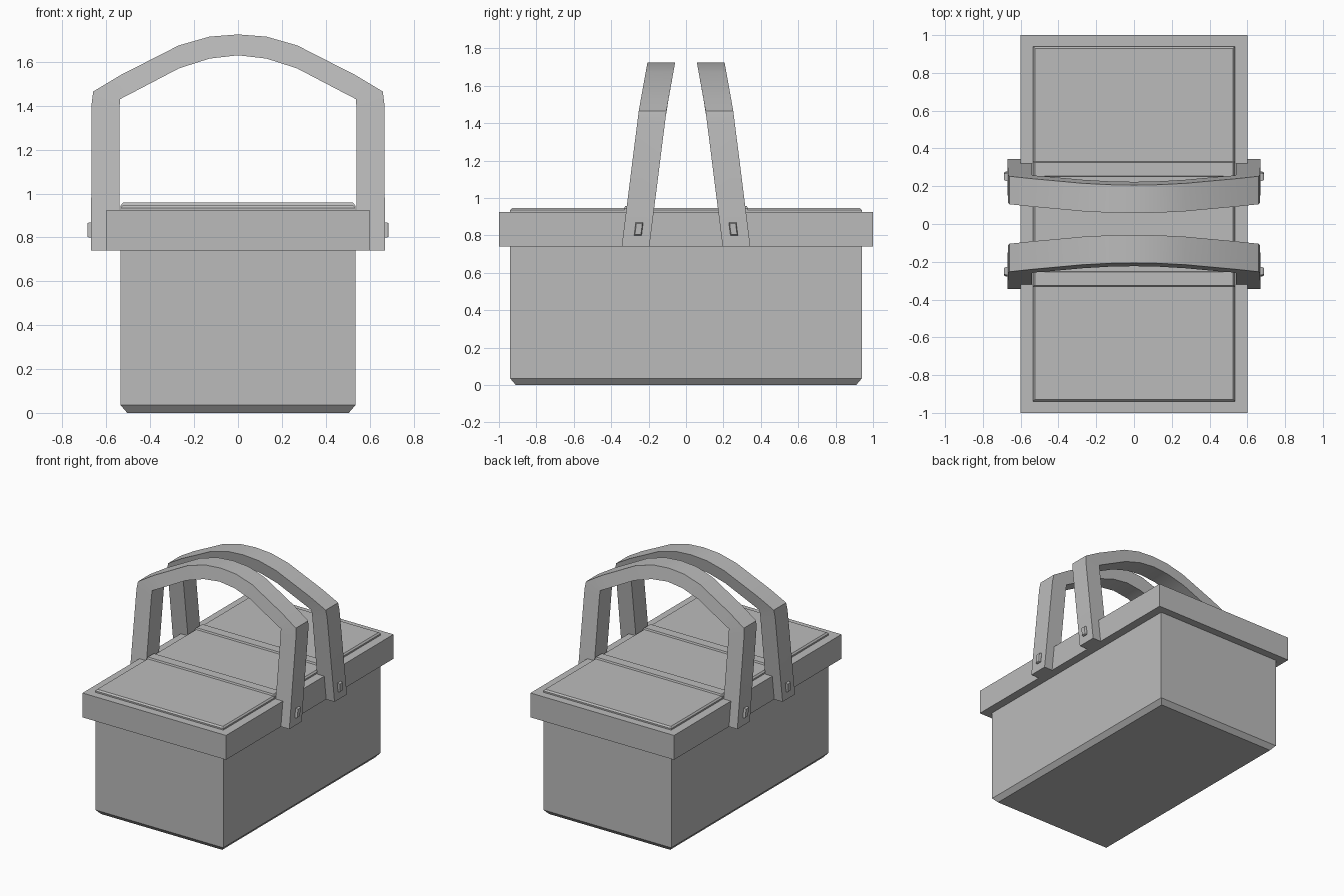
import bpy, bmesh, math

cube = bpy.data.objects.get("Cube")
if cube:
    bpy.data.objects.remove(cube, do_unlink=True)

grey = bpy.data.materials.new("plain grey")
grey.use_nodes = True
COLOUR = (0.5, 0.5, 0.5, 1)
grey.diffuse_color = COLOUR
grey.node_tree.nodes["Principled BSDF"].inputs["Base Color"].default_value = COLOUR


def loft(name, sections):
    """Skin four-cornered sections into a closed solid."""
    bm = bmesh.new()
    rings = [[bm.verts.new(p) for p in s] for s in sections]
    for a, b in zip(rings, rings[1:]):
        for i in range(4):
            j = (i + 1) % 4
            bm.faces.new((a[i], a[j], b[j], b[i]))
    bm.faces.new(rings[0])
    bm.faces.new(rings[-1])
    bmesh.ops.recalc_face_normals(bm, faces=bm.faces)
    mesh = bpy.data.meshes.new(name)
    bm.to_mesh(mesh)
    bm.free()
    mesh.materials.append(grey)
    obj = bpy.data.objects.new(name, mesh)
    bpy.context.collection.objects.link(obj)
    return obj


def rect(hx, hy, z, cy=0):
    return [(-hx, cy - hy, z), (hx, cy - hy, z), (hx, cy + hy, z), (-hx, cy + hy, z)]


# Basket body with chamfered foot, rim and shallow lid
loft("body", [rect(.505, .91, 0), rect(.535, .94, .035), rect(.535, .94, .75)])
loft("rim", [rect(.6, 1, .74), rect(.6, 1, .924)])
loft("lid", [rect(.535, .94, .915), rect(.535, .94, .935), rect(.525, .93, .946)])


def lean(z):
    """Distance of the handle's middle from the centre plane at a height."""
    if z < 1.47:
        return .27 - (z - .74) * .126
    return .178 - (z - 1.47) * .18


# Handle half outline: outer and inner points, from foot to crown
OUTER = [(.67, .74), (.667, 1.41), (.66, 1.465), (.535, 1.54), (.27, 1.675), (.13, 1.715)]
INNER = [(.54, .74), (.54, 1.38), (.538, 1.43), (.48, 1.46), (.27, 1.57), (.13, 1.615)]
half = list(zip(OUTER, INNER))
mirrored = [((-o[0], o[1]), (-i[0], i[1])) for o, i in reversed(half)]
stations = half + [((0, 1.725), (0, 1.63))] + mirrored

for side, label in ((-1, "front"), (1, "back")):
    # Hinge strip across the lid
    loft(label + "_hinge_strip", [rect(.535, .04, .925, side * .29),
                                  rect(.535, .04, .945, side * .29),
                                  rect(.525, .035, .958, side * .29)])

    # Leaning arched handle
    sections = []
    for (ox, oz), (ix, iz) in stations:
        sections.append([(x, side * (lean(z) + d), z) for x, z, d in
                         ((ox, oz, -.074), (ox, oz, .074), (ix, iz, .074), (ix, iz, -.074))])
    handle = loft(label + "_handle", sections)
    bpy.ops.object.select_all(action='DESELECT')
    handle.select_set(True)
    bpy.context.view_layer.objects.active = handle
    bpy.ops.object.shade_smooth_by_angle(angle=math.radians(29))

    # Pegs on the outside of both legs
    for sx, hand in ((1, "left"), (-1, "right")):
        loft(f"{label}_{hand}_peg", [
            [(sx * x, side * (lean(z) + d - .005), z) for z, d in
             ((.8 + e, -.02 + e), (.8 + e, .02 - e), (.868 - e, .02 - e), (.868 - e, -.02 + e))]
            for x, e in ((.65, 0), (.68, 0), (.687, .004))])
